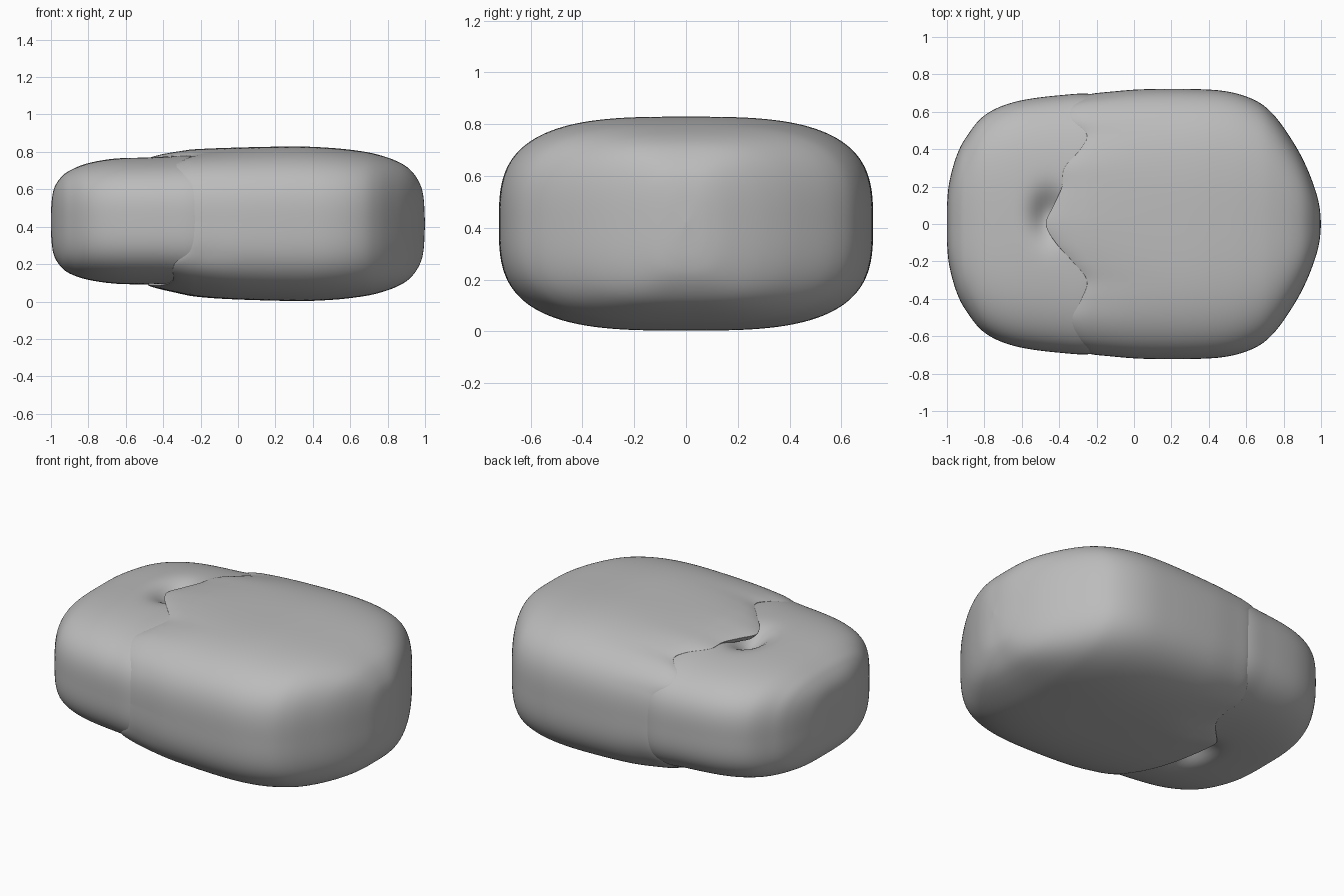
import bpy
import bmesh
from math import sin, cos, degrees, exp, pi
from mathutils import Vector

cube = bpy.data.objects.get("Cube")
if cube:
    bpy.data.objects.remove(cube, do_unlink=True)

grey = bpy.data.materials.new("plain grey")
grey.use_nodes = True
grey.diffuse_color = (0.5, 0.5, 0.5, 1)
grey.node_tree.nodes["Principled BSDF"].inputs["Base Color"].default_value = (0.5, 0.5, 0.5, 1)

POWER = 3.15     # squareness of the cross-section
SIDES = 240


def smooth_lookup(keys, values, t):
    """Smooth curve through values placed at uneven keys."""
    last = len(keys) - 1
    i = max(k for k in range(last) if keys[k] <= t or k == 0)

    def slope(k):
        a, b = max(k - 1, 0), min(k + 1, last)
        return (values[b] - values[a]) / (keys[b] - keys[a])
    h = keys[i + 1] - keys[i]
    s = (t - keys[i]) / h
    return (values[i] * (1 + 2 * s) * (1 - s) ** 2 + slope(i) * (h * s * (1 - s) ** 2)
            + values[i + 1] * (s * s * (3 - 2 * s)) + slope(i + 1) * (h * s * s * (s - 1)))


def loft(name, profile, steps, deform):
    """Skin rounded sections (x, half width, half height, centre height) along x."""
    stations = [Vector(p) for p in profile]
    keys = list(range(len(stations)))
    bm = bmesh.new()
    rings = []
    count = (len(stations) - 1) * steps
    for j in range(count + 1):
        x, hy, hz, cz = smooth_lookup(keys, stations, j / steps)
        ring = []
        for k in range(SIDES):
            a = 2 * pi * k / SIDES
            c, s = cos(a), sin(a)
            r = (abs(c) ** POWER + abs(s) ** POWER) ** (-1 / POWER)
            p = Vector((x, max(hy, 0) * s * r, cz + max(hz, 0) * c * r))
            ring.append(bm.verts.new(deform(p, a)))
        rings.append(ring)
    for lower, upper in zip(rings, rings[1:]):
        for k in range(SIDES):
            n = (k + 1) % SIDES
            bm.faces.new((lower[k], lower[n], upper[n], upper[k]))
    bmesh.ops.remove_doubles(bm, verts=bm.verts, dist=0.0002)
    bmesh.ops.recalc_face_normals(bm, faces=bm.faces)
    mesh = bpy.data.meshes.new(name)
    bm.to_mesh(mesh)
    bm.free()
    mesh.materials.append(grey)
    mesh.shade_smooth()
    obj = bpy.data.objects.new(name, mesh)
    bpy.context.collection.objects.link(obj)
    return obj


# Wavy edge of the shell: angle (0 top, 90 back, 180 underside, 270 front) -> x
EDGE = [(-90, -.235), (-62, -.25), (-50, -.30), (-40, -.33), (-32, -.28), (-24, -.25),
        (-16, -.33), (-8, -.42), (0, -.47), (8, -.43), (16, -.385), (24, -.37),
        (32, -.28), (38, -.25), (45, -.33), (54, -.33), (64, -.26), (90, -.235),
        (118, -.25), (130, -.30), (140, -.33), (148, -.31), (156, -.33), (164, -.42),
        (169, -.475), (176, -.475), (188, -.45), (198, -.42), (208, -.38), (218, -.345),
        (234, -.34), (247, -.26), (270, -.235)]
EDGE_ANGLES, EDGE_X = zip(*EDGE)


def wavy_edge(p, a):
    """Shift the rim along x, and sink the tongues flush with the core."""
    angle = (degrees(a) + 90) % 360 - 90
    offset = smooth_lookup(EDGE_ANGLES, EDGE_X, angle) + 0.3
    s = min(max((p.x + 0.3) / 0.7, 0), 1)
    p.x += offset * (1 - s * s * (3 - 2 * s))
    p.z = 0.427 + (p.z - 0.427) * (1 - 0.22 * max(-0.25 - p.x, 0))
    return p


def dented(p, a):
    """Press a small pit into the top and the underside, by the shell edge."""
    side = 1 if p.z > 0.425 else -1
    d2 = ((p.x + 0.455) / 0.085) ** 2 + ((p.y - 0.045 * side) / 0.125) ** 2
    if abs(p.z - 0.425) > 0.2:
        p.z -= side * 0.09 * exp(-d2)
    return p


# Core: the exposed narrow end, running on inside the shell
loft("core", [(-1, 0, 0, .425), (-.998, .13, .09, .425), (-.985, .235, .175, .425),
              (-.95, .36, .235, .425), (-.9, .46, .275, .425), (-.8, .58, .312, .428),
              (-.64, .652, .336, .43), (-.4, .688, .346, .43), (-.2, .69, .352, .428),
              (0, .6, .3, .425), (.05, 0, 0, .425)], 10, dented)

# Shell: the larger body with a rounded lip along the wavy edge
loft("shell", [(-.27, .65, .32, .428), (-.298, .685, .352, .428), (-.29, .696, .363, .427),
               (-.2, .706, .38, .425), (0, .72, .402, .418), (.3, .722, .413, .416),
               (.5, .708, .406, .415), (.65, .66, .39, .415), (.75, .58, .37, .415),
               (.85, .44, .335, .415), (.92, .31, .29, .415), (.97, .18, .22, .415),
               (.992, .09, .14, .415), (1, 0, 0, .415)], 10, wavy_edge)
